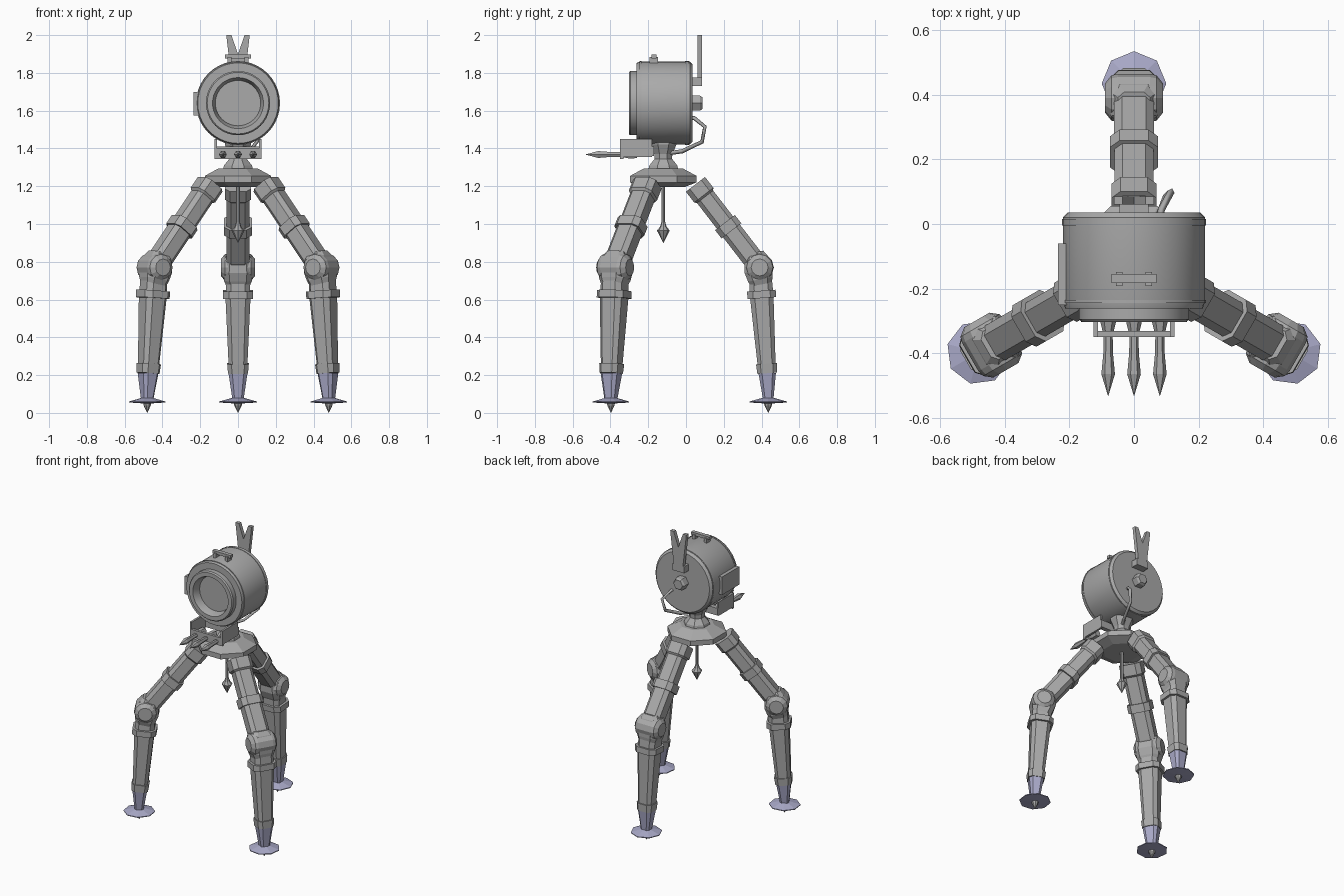
import bpy, bmesh, math
from mathutils import Vector, Matrix

if "Cube" in bpy.data.objects:
    bpy.data.objects.remove(bpy.data.objects["Cube"])

HUB = Vector((0, -0.12, 0))


def material(name, rgb):
    m = bpy.data.materials.new(name)
    m.diffuse_color = (*rgb, 1)
    m.use_nodes = True
    m.node_tree.nodes["Principled BSDF"].inputs["Base Color"].default_value = m.diffuse_color
    return m


GREY = material("grey metal", (0.40, 0.40, 0.40))
VIOLET = material("violet grey metal", (0.40, 0.40, 0.58))


def mesh_from(bm, name, mat):
    bmesh.ops.remove_doubles(bm, verts=bm.verts, dist=1e-5)
    bmesh.ops.recalc_face_normals(bm, faces=bm.faces)
    me = bpy.data.meshes.new(name)
    bm.to_mesh(me)
    bm.free()
    me.materials.append(mat)
    return me


def place(me, name, loc=(0, 0, 0), turn=0, smooth=False):
    ob = bpy.data.objects.new(name, me)
    bpy.context.collection.objects.link(ob)
    ob.location = loc
    ob.rotation_euler.z = turn
    if smooth:
        bpy.ops.object.select_all(action='DESELECT')
        ob.select_set(True)
        bpy.context.view_layer.objects.active = ob
        bpy.ops.object.shade_smooth_by_angle(angle=math.radians(30))
    return ob


def loft(rings):
    """Skin a list of equal-sized point rings and cap both ends."""
    bm = bmesh.new()
    vs = [[bm.verts.new(p) for p in ring] for ring in rings]
    n = len(vs[0])
    for a, b in zip(vs, vs[1:]):
        for i in range(n):
            j = (i + 1) % n
            bm.faces.new((a[i], a[j], b[j], b[i]))
    bm.faces.new(vs[0])
    bm.faces.new(vs[-1])
    return bm


def lathe(name, profile, axis='Z', loc=(0, 0, 0), sides=8, mat=GREY, phase=0, smooth=False, obj=True):
    """Turn (radius, distance) pairs around an axis."""
    rings = []
    for r, d in profile:
        r = max(r, 0.0005)
        ring = []
        for i in range(sides):
            a = 2 * math.pi * (i + phase) / sides
            u, v = r * math.cos(a), r * math.sin(a)
            ring.append({'Z': (u, v, d), 'Y': (u, d, v), 'X': (d, u, v)}[axis])
        rings.append([Vector(p) + (Vector((0, 0, 0)) if obj else Vector(loc)) for p in ring])
    me = mesh_from(loft(rings), name, mat)
    return place(me, name, loc, smooth=smooth) if obj else me


def box(name, lo, hi, mat=GREY):
    bm = bmesh.new()
    lo, hi = Vector(lo), Vector(hi)
    size = hi - lo
    bmesh.ops.create_cube(bm, size=1, matrix=Matrix.Translation((lo + hi) / 2) @ Matrix.Diagonal((*size, 1)))
    return place(mesh_from(bm, name, mat), name)


def limb(name, start, end, stations, mat=GREY):
    """Chamfered square bar in the plane x=0; stations are (t, half width, half depth)."""
    p0, p1 = Vector((0, *start)), Vector((0, *end))
    along = (p1 - p0).normalized()
    side = Vector((1, 0, 0))
    up = side.cross(along)
    c = 0.6
    corners = [(1, -c), (1, c), (c, 1), (-c, 1), (-1, c), (-1, -c), (-c, -1), (c, -1)]
    rings = [[p0.lerp(p1, t) + side * w * a + up * d * b for a, b in corners] for t, w, d in stations]
    return mesh_from(loft(rings), name, mat)


# legs: each part is made once and repeated three times around the hub
HIP, KNEE, ANKLE = (0.17, 1.21), (0.51, 0.77), (0.55, 0.21)
foot_at = (0, 0.555, 0)
parts = {
    "upper_leg": limb("upper_leg", HIP, KNEE, [
        (0, .062, .056), (0, .07, .064), (.13, .07, .064), (.15, .06, .054), (.46, .06, .054),
        (.46, .074, .066), (.56, .074, .066), (.56, .062, .056), (.88, .062, .056), (.95, .05, .05)]),
    "knee_block": limb("knee_block", (.485, .85), (.523, .66), [
        (0, .05, .045), (.15, .072, .062), (.5, .078, .075), (.75, .074, .066), (1, .055, .05)]),
    "knee_joint": lathe("knee_joint", [(.045, -.09), (.07, -.07), (.075, -.05), (.075, .05), (.07, .07), (.045, .09)],
                        'X', (0, .51, .77), 12, obj=False),
    "lower_leg": limb("lower_leg", KNEE, ANKLE, [
        (.1, .062, .06), (.22, .064, .062), (.22, .08, .076), (.29, .08, .076), (.29, .066, .062),
        (.91, .05, .048), (.91, .057, .056), (1, .053, .052)]),
    "foot_shaft": limb("foot_shaft", ANKLE, (.556, .06), [(0, .05, .046), (1, .028, .026)], VIOLET),
    "foot_disc": lathe("foot_disc", [(.03, .08), (.1, .06), (.1, .055), (.02, .05)], 'Z', foot_at, 8, VIOLET, obj=False),
    "foot_spike": lathe("foot_spike", [(.022, .052), (.02, .04), (0, 0)], 'Z', foot_at, 8, GREY, obj=False),
}
for k, label in enumerate(("rear", "front_left", "front_right")):
    for part, me in parts.items():
        place(me, label + "_" + part, HUB, k * 2 * math.pi / 3)

# hub, neck and plumb bob
lathe("hub", [(.12, 1.195), (.19, 1.22), (.19, 1.255), (.11, 1.295)], loc=HUB, phase=.5)
lathe("neck", [(.085, 1.29), (.08, 1.31), (.05, 1.345), (.052, 1.37), (.075, 1.42), (.075, 1.46)], loc=HUB, phase=.5)
lathe("plumb_rod", [(.01, 1.2), (.01, .98)], loc=HUB, sides=8)
lathe("plumb_bob", [(.01, 1.01), (.018, .985), (.034, .965), (0, .9)], loc=HUB, sides=8)

# lamp drum with stepped front ring and recessed lens
lathe("lamp_drum", [(.205, .035), (.22, .02), (.22, -.24), (.213, -.262), (.17, -.262), (.17, -.295), (.163, -.303),
                    (.135, -.303), (.127, -.285), (.12, -.25), (0, -.25)],
      'Y', (0, 0, 1.64), 40, smooth=True)
for y0, y1 in ((-.245, -.235), (-.005, .015)):
    lathe("drum_band", [(.2, y0), (.2225, y0), (.2225, y1), (.2, y1)], 'Y', (0, 0, 1.64), 40, smooth=True)

# side panel and top handle
box("side_panel", (-.235, -.25, 1.575), (-.20, -.06, 1.70))
box("handle_bar", (-.07, -.182, 1.877), (.07, -.155, 1.897))
for s in (-1, 1):
    box("handle_post", (s * .045 - .01, -.192, 1.83), (s * .045 + .01, -.148, 1.885))

# rear sight: forked plate on a block, and hexagonal knob
box("sight_block", (-.045, .03, 1.73), (.045, .085, 1.775))
fork = [(-.035, 1.77), (.035, 1.77), (.062, 2.0), (.035, 2.0), (0, 1.9), (-.035, 2.0), (-.062, 2.0)]
place(mesh_from(loft([[(x, y, z) for x, z in fork] for y in (.06, .085)]), "sight_fork", GREY), "sight_fork")
lathe("rear_knob", [(.045, .03), (.045, .075), (.035, .088)], 'Y', (0, 0, 1.64), 6)

# bent steering lever
curve = bpy.data.curves.new("steering_lever", 'CURVE')
curve.dimensions = '3D'
curve.bevel_depth = .011
curve.bevel_resolution = 0
curve.use_fill_caps = True
path = [(.08, .02, 1.56), (.085, .045, 1.56), (.115, .1, 1.515), (.1, .085, 1.435), (.06, -.02, 1.385), (.02, -.09, 1.375)]
sp = curve.splines.new('POLY')
sp.points.add(len(path) - 1)
for p, co in zip(sp.points, path):
    p.co = (*co, 1)
curve.materials.append(GREY)
bpy.context.collection.objects.link(bpy.data.objects.new("steering_lever", curve))

# front bracket with three spikes
box("bracket_front", (-.125, -.35, 1.345), (.125, -.332, 1.40))
box("bracket_rear", (-.125, -.20, 1.36), (.125, -.17, 1.41))
for s in (-1, 1):
    box("bracket_side", (s * .118 - .007, -.35, 1.355), (s * .118 + .007, -.18, 1.45))
for x in (-.08, 0, .08):
    lathe("spike", [(.022, -.26), (.025, -.30), (.014, -.345), (.015, -.40), (.021, -.465), (0, -.532)],
          'Y', (x, 0, 1.368), 6)
